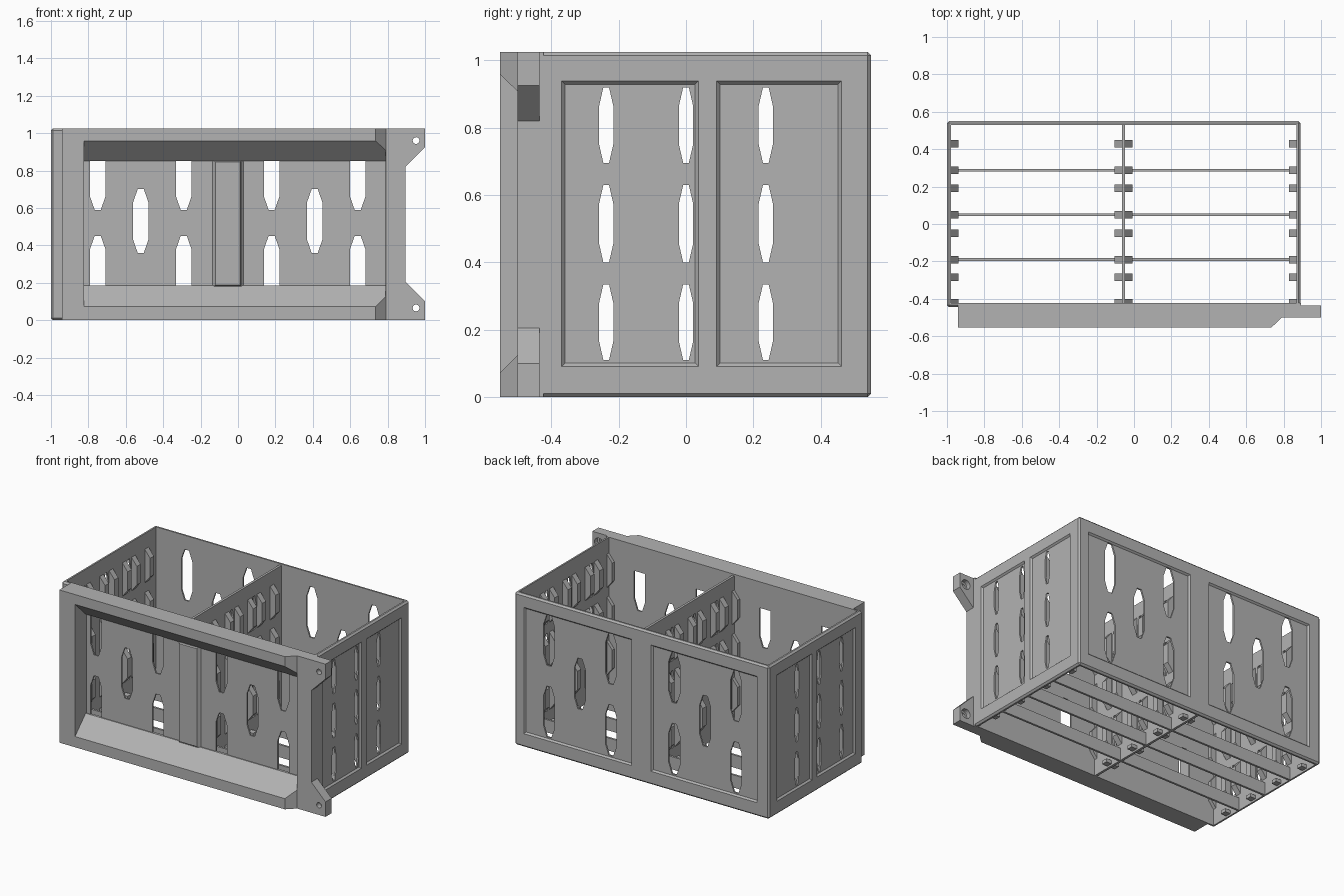
import bpy
import bmesh
from mathutils import Vector

if "Cube" in bpy.data.objects:
    bpy.data.objects.remove(bpy.data.objects["Cube"], do_unlink=True)

grey = bpy.data.materials.new("plain_grey")
grey.use_nodes = True
colour = (0.45, 0.45, 0.45, 1)
grey.diffuse_color = colour
grey.node_tree.nodes["Principled BSDF"].inputs["Base Color"].default_value = colour

HEIGHT = 1.025
X0, X1, Y0, Y1 = -1.0, 0.89, -0.445, 0.55
WALL, RECESS = 0.022, 0.011
DIVIDER_X = -0.055


def prism(bm, points, axis, start, end, shrink=0.0):
    """Extrude a 2D outline along an axis; the far end may be shrunk inward."""
    cx = (min(p[0] for p in points) + max(p[0] for p in points)) / 2
    cy = (min(p[1] for p in points) + max(p[1] for p in points)) / 2
    rings = []
    for level, inset in ((start, 0), (end, shrink)):
        ring = []
        for u, v in points:
            u -= inset * ((u > cx) - (u < cx))
            v -= inset * ((v > cy) - (v < cy))
            co = [u, v]
            co.insert(axis, level)
            ring.append(bm.verts.new(co))
        rings.append(ring)
    a, b = rings
    faces = [bm.faces.new(a), bm.faces.new(b)]
    for i in range(len(a)):
        j = (i + 1) % len(a)
        faces.append(bm.faces.new((a[i], a[j], b[j], b[i])))
    bmesh.ops.recalc_face_normals(bm, faces=faces)


def rect(u0, u1, v0, v1):
    return [(u0, v0), (u1, v0), (u1, v1), (u0, v1)]


def slot(u, v0, v1, width, taper):
    h, t = width / 2, width / 5
    return [(u - t, v0), (u + t, v0), (u + h, v0 + taper), (u + h, v1 - taper),
            (u + t, v1), (u - t, v1), (u - h, v1 - taper), (u - h, v0 + taper)]


def make(name, bm):
    mesh = bpy.data.meshes.new(name)
    bm.to_mesh(mesh)
    bm.free()
    mesh.materials.append(grey)
    obj = bpy.data.objects.new(name, mesh)
    bpy.context.collection.objects.link(obj)
    return obj


def cut(obj, bm):
    """Subtract a set of separate solids, then drop the cutter."""
    cutter = make("cutter", bm)
    cutter.hide_render = True
    mod = obj.modifiers.new("cut", "BOOLEAN")
    mod.operation, mod.solver, mod.object = "DIFFERENCE", "EXACT", cutter
    graph = bpy.context.evaluated_depsgraph_get()
    graph.update()
    mesh = bpy.data.meshes.new_from_object(obj.evaluated_get(graph))
    obj.modifiers.clear()
    obj.data = mesh
    bpy.data.objects.remove(cutter, do_unlink=True)


# Slot layouts shared by opposite walls
SIDE_ROWS = [(0.11, 0.335), (0.40, 0.63), (0.695, 0.92)]
side_slots = [slot(y, a, b, 0.042, 0.055) for y in (-0.237, 0, 0.237) for a, b in SIDE_ROWS]
long_slots = []
for x in (-0.52, 0.41):
    long_slots.append(slot(x, 0.36, 0.70, 0.082, 0.07))
    for dx in (-0.23, 0.23):
        long_slots += [slot(x + dx, a, a + 0.34, 0.082, 0.07) for a in (0.11, 0.59)]

# Open box with chamfered outer edges
bm = bmesh.new()
prism(bm, rect(X0, X1, Y0, Y1), 2, 0, HEIGHT)
bmesh.ops.bevel(bm, geom=bm.edges[:], offset=0.011, segments=1, affect="EDGES")
box = make("box_walls", bm)

# Hollow inside and sunken panels
bm = bmesh.new()
prism(bm, rect(X0 + WALL, X1 - WALL, Y0 + WALL, Y1 - WALL), 2, -0.1, HEIGHT + 0.1)
for wall, inward in ((X0, 1), (X1, -1)):
    for a, b in ((-0.37, 0.038), (0.09, 0.463)):
        prism(bm, rect(a, b, 0.09, 0.94), 0, wall - inward * 0.001, wall + inward * RECESS, 0.011)
for wall, inward in ((Y0, 1), (Y1, -1)):
    for a, b in ((-0.915, -0.125), (0.018, 0.82)):
        prism(bm, rect(a, b, 0.09, 0.94), 1, wall - inward * 0.001, wall + inward * RECESS, 0.011)
cut(box, bm)

# Slots through the front and back, then through the sides
bm = bmesh.new()
for outline in long_slots:
    prism(bm, outline, 1, -0.7, 0.7)
cut(box, bm)
bm = bmesh.new()
for outline in side_slots:
    prism(bm, outline, 0, -1.2, 1.2)
cut(box, bm)

# Slotted middle divider
bm = bmesh.new()
prism(bm, rect(Y0 + WALL, Y1 - WALL, 0, HEIGHT - 0.01), 0, DIVIDER_X - 0.008, DIVIDER_X + 0.008)
divider = make("middle_divider", bm)
bm = bmesh.new()
for outline in side_slots:
    prism(bm, outline, 0, -0.5, 0.5)
cut(divider, bm)

# Front bezel with chamfered right shoulder and mounting ears
bm = bmesh.new()
prism(bm, [(-0.94, -0.423), (-0.94, -0.553), (0.735, -0.553), (0.79, -0.5), (1, -0.5),
           (1, -0.435), (0.892, -0.435), (0.892, -0.423)], 2, 0, HEIGHT)
bezel = make("front_bezel", bm)
bm = bmesh.new()
# Window with sloped top and bottom
prism(bm, [(-0.573, 0.052), (-0.573, 0.978), (-0.44, 0.85), (-0.40, 0.85),
           (-0.40, 0.185), (-0.44, 0.185)], 0, -0.823, 0.789)
# Gap between the ears
prism(bm, [(1.02, 0.08), (1.02, 0.945), (0.895, 0.82), (0.895, 0.205)], 1, -0.7, -0.3)
cut(bezel, bm)

# Screw holes in the ears, wider at the back
bm = bmesh.new()
for z in (0.065, HEIGHT - 0.065):
    for radius, start, end in ((0.018, -0.6, -0.46), (0.032, -0.465, -0.3)):
        ring = bmesh.ops.create_circle(bm, segments=20, radius=radius)["verts"]
        outline = [(v.co.x + 0.952, v.co.y + z) for v in ring]
        bmesh.ops.delete(bm, geom=ring, context="VERTS")
        hole = bmesh.new()
        prism(hole, outline, 1, start, end)
        cut(bezel, hole)
bm.free()

# Front post over the divider, with chamfered sides
bm = bmesh.new()
prism(bm, rect(-0.135, 0.025, 0.175, 0.86), 1, Y0 + 0.012, Y0 - 0.008, 0.014)
make("front_post", bm)

# Guide ribs with sloped ends, in three rows on every side face
bm = bmesh.new()
rib_ys = [-0.42, -0.285, -0.19, -0.05, 0.05, 0.19, 0.287, 0.428]
faces_x = [(X0 + WALL, 1), (DIVIDER_X - 0.008, -1), (DIVIDER_X + 0.008, 1), (X1 - WALL, -1)]
for x, side in faces_x:
    for y in rib_ys:
        for a, b in SIDE_ROWS:
            out = x + side * 0.04
            prism(bm, [(x, a), (out, a + 0.05), (out, b - 0.05), (x, b)], 1, y - 0.02, y + 0.02)
make("guide_ribs", bm)

# Bottom end clips for the ribs
bm = bmesh.new()
for x, side in faces_x:
    for y in rib_ys[1::2]:
        prism(bm, rect(x, x + side * 0.04, y - 0.02, y + 0.02), 2, 0.012, 0.035)
make("bottom_clips", bm)

# Floor slats in both bays
bm = bmesh.new()
for y in (-0.19, 0.05, 0.287):
    prism(bm, rect(y - 0.007, y + 0.007, 0, 0.085), 0, X0 + WALL, X1 - WALL)
make("floor_slats", bm)
